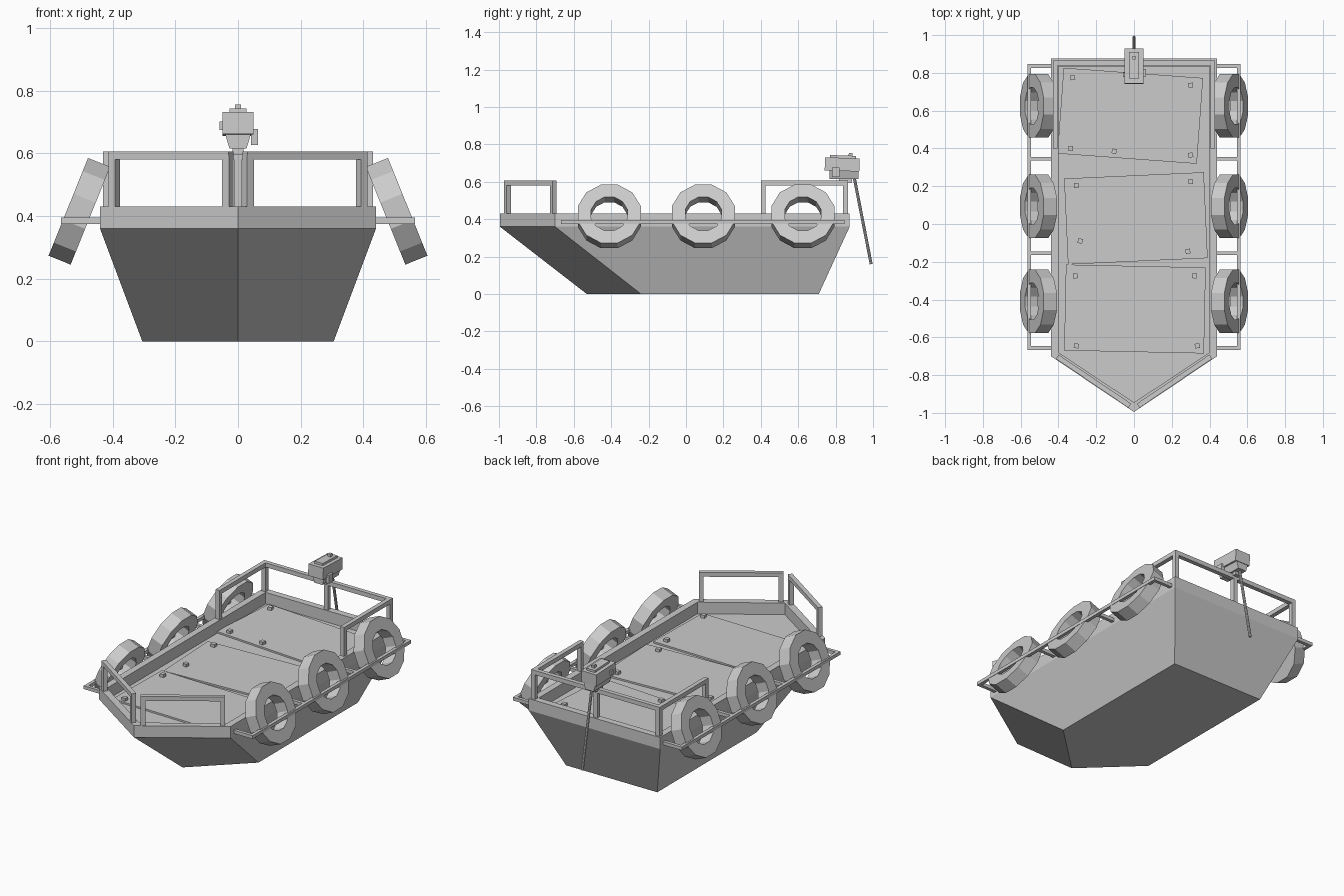
import bpy
import bmesh
from math import radians, cos, pi
from mathutils import Vector, Matrix

cube = bpy.data.objects.get("Cube")
if cube:
    bpy.data.objects.remove(cube, do_unlink=True)

grey = bpy.data.materials.new("plain_grey")
GREY = (0.6, 0.6, 0.6, 1)
grey.diffuse_color = GREY
grey.use_nodes = True
grey.node_tree.nodes["Principled BSDF"].inputs["Base Color"].default_value = GREY


def finish(name, bm):
    bmesh.ops.recalc_face_normals(bm, faces=bm.faces)
    mesh = bpy.data.meshes.new(name)
    bm.to_mesh(mesh)
    bm.free()
    mesh.materials.append(grey)
    obj = bpy.data.objects.new(name, mesh)
    bpy.context.collection.objects.link(obj)
    return obj


def add_box(bm, centre, size, turn=None):
    mat = Matrix.Translation(centre) @ (turn or Matrix()) @ Matrix.Diagonal((*size, 1))
    return bmesh.ops.create_cube(bm, size=1, matrix=mat)["verts"]


def add_bar(bm, a, b, width):
    """Square bar running between two points."""
    a, b = Vector(a), Vector(b)
    d = b - a
    if abs(d.normalized().z) > 0.99:
        turn = Matrix()
        size = (width, width, d.length)
    else:
        side = d.cross(Vector((0, 0, 1))).normalized()
        d_n = d.normalized()
        turn = Matrix((d_n, side, d_n.cross(side))).transposed().to_4x4()
        size = (d.length, width, width)
    add_box(bm, (a + b) / 2, size, turn)


# Hull: stacked pentagon rings, folding over the gunwale down to the deck
DECK, TOP = 0.36, 0.43


def ring(bm, half, stern, shoulder, bow, z):
    pts = [(-half, stern), (half, stern), (half, shoulder), (0, bow), (-half, shoulder)]
    return [bm.verts.new((x, y, z)) for x, y in pts]


bm = bmesh.new()
rings = [
    ring(bm, 0.305, 0.71, -0.24, -0.53, 0),
    ring(bm, 0.44, 0.875, -0.70, -0.995, DECK),
    ring(bm, 0.44, 0.875, -0.70, -0.995, TOP),
    ring(bm, 0.40, 0.835, -0.68, -0.945, TOP),
    ring(bm, 0.40, 0.835, -0.68, -0.945, DECK),
]
bm.faces.new(rings[0])
bm.faces.new(rings[-1])
for low, high in zip(rings, rings[1:]):
    for i in range(5):
        j = (i + 1) % 5
        bm.faces.new((low[i], low[j], high[j], high[i]))
finish("hull", bm)

# Loose deck panels with their bolt heads
panels = [(-0.02, 0.573, -4.2), (0.01, 0.03, 2.6), (0.005, -0.45, -1.2)]
bm = bmesh.new()
for x, y, angle in panels:
    add_box(bm, (x, y, DECK + 0.004), (0.74, 0.455, 0.012),
            Matrix.Rotation(radians(angle), 4, "Z"))
finish("deck_panels", bm)

bolts = [(-0.325, 0.775), (0.30, 0.735), (-0.335, 0.40), (-0.105, 0.385), (0.30, 0.365),
         (-0.305, 0.205), (0.30, 0.225), (-0.285, -0.09), (0.285, -0.145),
         (-0.31, -0.275), (0.32, -0.275), (-0.305, -0.645), (0.335, -0.645)]
bm = bmesh.new()
for i, (x, y) in enumerate(bolts):
    add_box(bm, (x, y, DECK + 0.015), (0.025, 0.025, 0.025),
            Matrix.Rotation(radians(10 - 7 * (i % 4)), 4, "Z"))
finish("deck_bolts", bm)

# Guard rails at the stern and the bow
RAIL, W = 0.593, 0.026
bm = bmesh.new()
add_bar(bm, (-0.43, 0.853, RAIL), (0.43, 0.853, RAIL), W)
add_bar(bm, (0, 0.853, TOP), (0, 0.853, RAIL), W)
for s in (-1, 1):
    x = s * 0.417
    add_bar(bm, (x, 0.40, RAIL), (x, 0.853, RAIL), W)
    for y in (0.413, 0.853):
        add_bar(bm, (x, y, TOP), (x, y, RAIL), W)
finish("stern_rail", bm)

for s, side in ((-1, "right"), (1, "left")):
    bm = bmesh.new()
    outer, inner = Vector((s * 0.395, -0.71, 0)), Vector((s * 0.033, -0.955, 0))
    up = Vector((0, 0, RAIL))
    reach = (outer - inner).normalized() * W / 2
    add_bar(bm, outer + up + reach, inner + up - reach, W)
    turn = Matrix.Rotation(s * radians(34), 4, "Z")
    for p in (outer, inner):
        add_box(bm, p + Vector((0, 0, (TOP + RAIL) / 2)), (W, W, RAIL - TOP), turn)
    finish(side + "_bow_rail", bm)

    # Fender rail standing off the side on four struts
    bm = bmesh.new()
    add_bar(bm, (s * 0.555, -0.667, 0.385), (s * 0.555, 0.847, 0.385), 0.02)
    for y in (-0.657, -0.155, 0.345, 0.837):
        add_bar(bm, (s * 0.42, y, 0.385), (s * 0.555, y, 0.385), 0.02)
    finish(side + "_side_rail", bm)

    # Twelve-sided tyres leaning on the rail
    for n, y in enumerate((-0.41, 0.093, 0.625)):
        bm = bmesh.new()
        lean = Matrix.Translation((s * 0.506, y, 0.415)) @ Matrix.Rotation(
            s * radians(90 - 22), 4, "Y") @ Matrix.Rotation(radians(15), 4, "Z")
        loops = []
        for r, h in ((0.174, -0.038), (0.174, 0.038), (0.1, 0.038), (0.1, -0.038)):
            loops.append([bm.verts.new(lean @ (Matrix.Rotation(i * pi / 6, 4, "Z")
                          @ Vector((r, 0, h)))) for i in range(12)])
        for k in range(4):
            a, b = loops[k], loops[(k + 1) % 4]
            for i in range(12):
                j = (i + 1) % 12
                bm.faces.new((a[i], a[j], b[j], b[i]))
        finish(f"{side}_tyre_{n + 1}", bm)

# Outboard motor: body, cap, tapered base, side fittings
bm = bmesh.new()
tilt = Matrix.Rotation(radians(-2), 4, "X")
add_box(bm, (0, 0.835, 0.693), (0.1, 0.185, 0.07), tilt)
add_box(bm, (0, 0.84, 0.733), (0.055, 0.14, 0.016), tilt)
add_box(bm, (0, 0.88, 0.745), (0.018, 0.02, 0.02), tilt)
for v in add_box(bm, (0, 0.845, 0.64), (0.084, 0.155, 0.05)):
    if v.co.z < 0.63:
        v.co.x *= 0.65
add_box(bm, (0, 0.853, 0.608), (0.036, 0.07, 0.025))
add_box(bm, (0.052, 0.80, 0.652), (0.022, 0.04, 0.05))
add_box(bm, (-0.053, 0.79, 0.688), (0.012, 0.022, 0.026))
finish("motor", bm)

# Steering shaft trailing astern
bm = bmesh.new()
start, end = Vector((0, 0.90, 0.62)), Vector((0, 0.99, 0.16))
d = end - start
bmesh.ops.create_cone(bm, cap_ends=True, segments=8, radius1=0.008, radius2=0.008,
                      depth=d.length, matrix=Matrix.Translation((start + end) / 2)
                      @ d.to_track_quat("Z", "Y").to_matrix().to_4x4())
finish("motor_shaft", bm)
